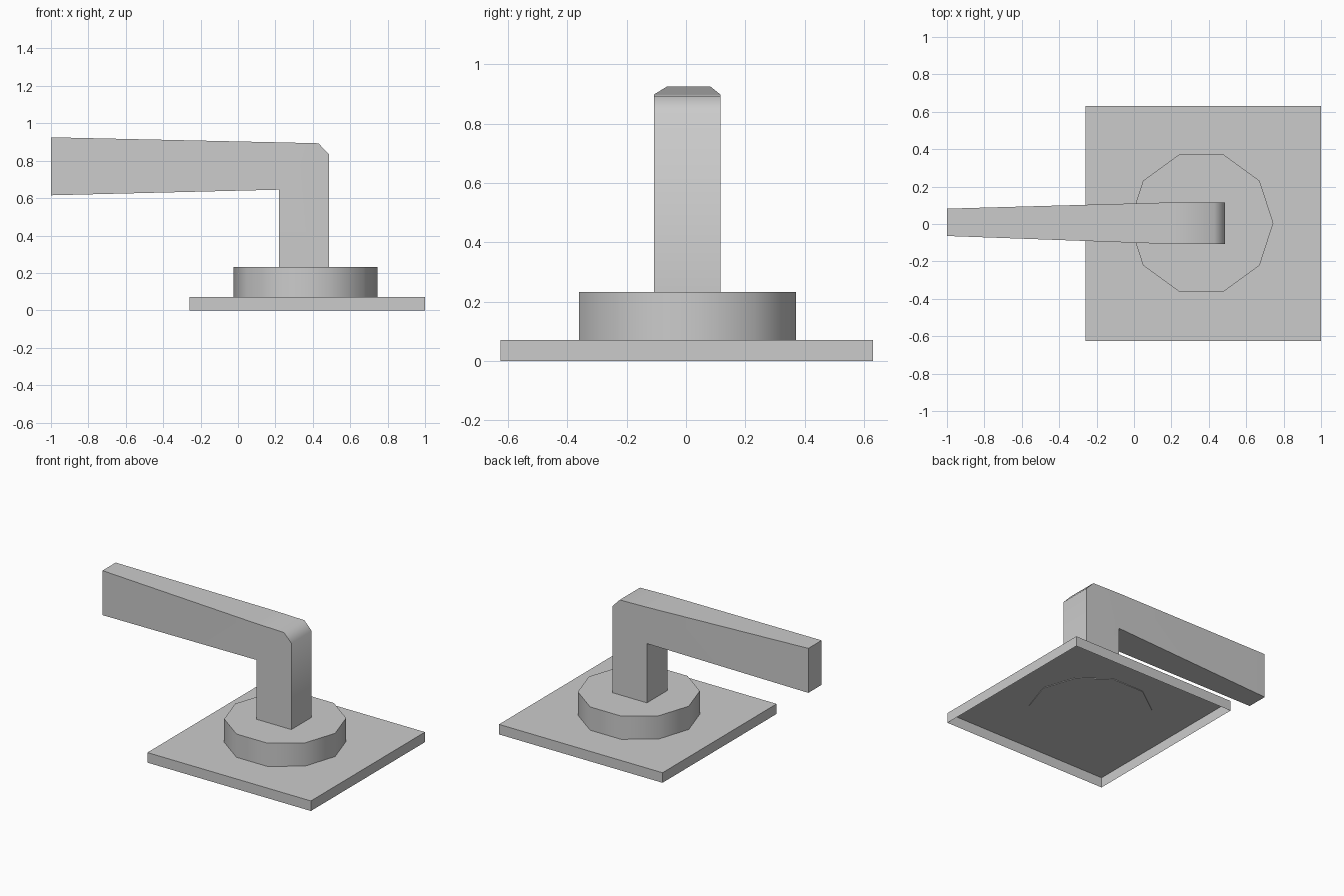
import bpy
import bmesh
import math
from mathutils import Matrix, Vector

cube = bpy.data.objects.get("Cube")
if cube:
    bpy.data.objects.remove(cube, do_unlink=True)

# Single plain grey finish
grey = bpy.data.materials.new("plain_grey")
grey.use_nodes = True
colour = (0.6, 0.6, 0.6, 1)
grey.diffuse_color = colour
grey.node_tree.nodes["Principled BSDF"].inputs["Base Color"].default_value = colour


def finish(name, bm, angle):
    """Turn a bmesh into a named object with smoothing below the given angle."""
    mesh = bpy.data.meshes.new(name)
    bm.to_mesh(mesh)
    bm.free()
    mesh.materials.append(grey)
    obj = bpy.data.objects.new(name, mesh)
    bpy.context.collection.objects.link(obj)
    bpy.ops.object.select_all(action="DESELECT")
    obj.select_set(True)
    bpy.context.view_layer.objects.active = obj
    bpy.ops.object.shade_smooth_by_angle(angle=math.radians(angle))
    return obj


# Wall plate: thin shell, open underneath
plate_height = 0.07
bm = bmesh.new()
place = Matrix.Translation((0.37, 0.002, plate_height / 2)) @ Matrix.Diagonal((1.26, 1.256, plate_height, 1))
bmesh.ops.create_cube(bm, size=1, matrix=place)
bm.normal_update()
underside = [f for f in bm.faces if f.normal.z < -0.5]
bmesh.ops.delete(bm, geom=underside, context="FACES_ONLY")
finish("base_plate", bm, 30)

# Ten-sided collar, seated just through the plate
bottom, top = 0.066, 0.232
bm = bmesh.new()
bmesh.ops.create_cone(bm, cap_ends=True, segments=10, radius1=0.385, radius2=0.385,
                      depth=top - bottom)
# Put a corner on the x axis, whatever the start angle of the primitive
corner = bm.verts[:][0].co
bmesh.ops.rotate(bm, verts=bm.verts, matrix=Matrix.Rotation(-math.atan2(corner.y, corner.x), 3, "Z"))
bmesh.ops.translate(bm, verts=bm.verts, vec=Vector((0.36, 0.005, (top + bottom) / 2)))
finish("collar", bm, 50)

# Lever: bent outline in x and z, with the arm narrowing to its tip
outline = [(-1, 0.615), (0.22, 0.645), (0.22, 0.225), (0.487, 0.225),
           (0.487, 0.833), (0.43, 0.893), (0.22, 0.898), (-1, 0.925)]
bm = bmesh.new()
sides = []
for sign in (-1, 1):
    ring = []
    for x, z in outline:
        half, middle = (0.073, 0.009) if x < 0 else (0.112, 0.004)
        ring.append(bm.verts.new((x, middle + sign * half, z)))
    sides.append(ring)
    bm.faces.new([ring[i] for i in (0, 1, 6, 7)])
    bm.faces.new(ring[1:7])
front, back = sides
for i in range(len(outline)):
    j = (i + 1) % len(outline)
    bm.faces.new((front[i], front[j], back[j], back[i]))
bmesh.ops.recalc_face_normals(bm, faces=bm.faces)
finish("lever_handle", bm, 50)
